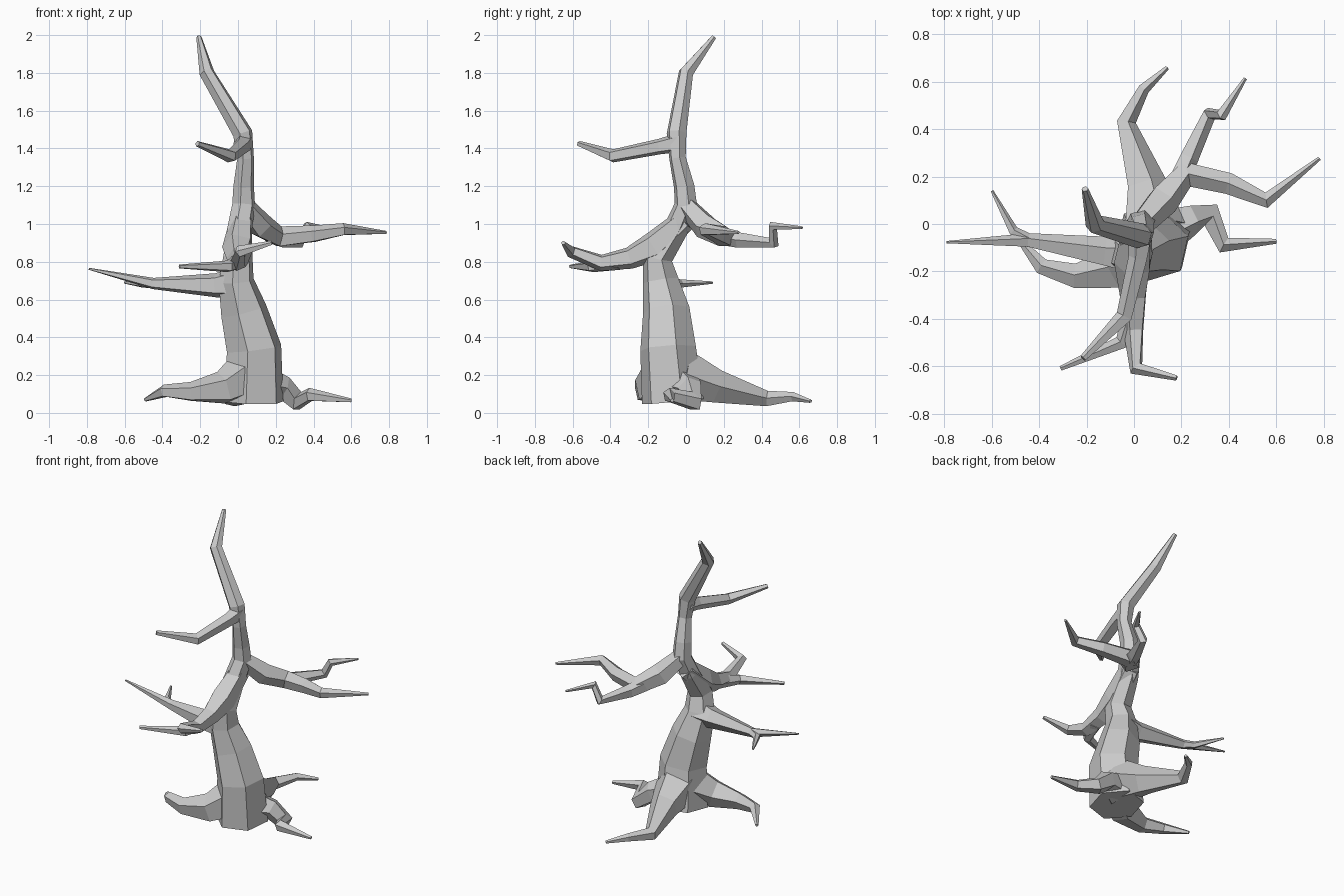
import bpy, bmesh, math
from mathutils import Vector


def limb(name, pts, sides=5, turn=0.3):
    """Flat-sided tapering tube through (x, y, z, radius) points."""
    bm = bmesh.new()
    pos = [Vector(p[:3]) for p in pts]
    side, rings = None, []
    for i, p in enumerate(pos):
        a = (p - pos[i - 1]).normalized() if i else Vector()
        b = (pos[i + 1] - p).normalized() if i < len(pos) - 1 else Vector()
        t = (a + b).normalized()
        if side is None:
            side = Vector((0, 0, 1)) if abs(t.z) < 0.8 else Vector((1, 0, 0))
        side = (side - t * side.dot(t)).normalized()
        other = t.cross(side)
        ring = []
        for k in range(sides):
            ang = turn + 2 * math.pi * k / sides
            off = side * math.cos(ang) + other * math.sin(ang)
            ring.append(bm.verts.new(p + off * pts[i][3] * 1.08))
        rings.append(ring)
    for r, s in zip(rings, rings[1:]):
        for k in range(sides):
            n = (k + 1) % sides
            bm.faces.new((r[k], r[n], s[n], s[k]))
    bm.faces.new(rings[0][::-1])
    bm.faces.new(rings[-1])
    bmesh.ops.recalc_face_normals(bm, faces=bm.faces)
    me = bpy.data.meshes.new(name)
    bm.to_mesh(me)
    bm.free()
    ob = bpy.data.objects.new(name, me)
    bpy.context.collection.objects.link(ob)


# Twisting trunk up to the crown tip
limb("trunk", [(.08, -.07, .06, .155), (.085, -.095, .34, .14), (.03, -.105, .54, .118),
               (-.01, -.135, .7, .09), (0, -.15, .82, .075), (.01, -.05, .98, .062),
               (.03, 0, 1.1, .058), (.03, -.01, 1.2, .052), (.04, -.045, 1.35, .042),
               (.025, -.05, 1.48, .05), (-.165, 0, 1.8, .038), (-.207, .148, 1.99, .013)], 6)

# Roots
limb("back_root", [(.08, -.02, .2, .13), (.05, .16, .14, .085), (-.035, .43, .075, .04),
                   (.04, .57, .085, .024), (.14, .66, .062, .009)])
limb("left_root", [(.04, -.11, .2, .12), (-.08, -.19, .13, .085), (-.25, -.22, .11, .05),
                   (-.39, -.18, .115, .033), (-.49, -.06, .07, .01)])
limb("right_root", [(.12, -.03, .15, .1), (.24, .02, .13, .062), (.32, .04, .06, .05),
                    (.38, -.09, .095, .035), (.6, -.073, .065, .01)])

# Right-hand branch and its fork
limb("right_branch", [(.03, 0, 1.1, .05), (.12, .1, .99, .066), (.22, .21, .93, .054),
                      (.4, .17, .945, .044), (.56, .1, .97, .032), (.783, .277, .955, .008)])
limb("right_twig", [(.18, .17, .94, .045), (.23, .28, .915, .04), (.32, .465, .9, .029),
                    (.37, .46, .99, .024), (.47, .615, .98, .007)])

# Front branch and its fork
limb("front_branch", [(.02, -.01, 1.02, .06), (0, -.17, .88, .078), (0, -.3, .82, .056),
                      (0, -.45, .795, .042), (.01, -.61, .855, .03), (.18, -.65, .9, .011)])
limb("front_twig", [(0, -.36, .8, .042), (-.05, -.5, .775, .03), (-.31, -.61, .775, .01)])

# Left branch and its twig
limb("left_branch", [(0, -.13, .69, .085), (-.12, -.12, .675, .062), (-.45, -.07, .685, .029),
                     (-.79, -.077, .763, .005)])
limb("left_twig", [(-.43, -.075, .685, .026), (-.51, -.03, .685, .021), (-.6, .14, .69, .006)])

# Upper branch
limb("upper_branch", [(.03, -.04, 1.43, .05), (.02, -.14, 1.41, .04), (-.04, -.39, 1.36, .034),
                      (-.215, -.567, 1.425, .014)])
